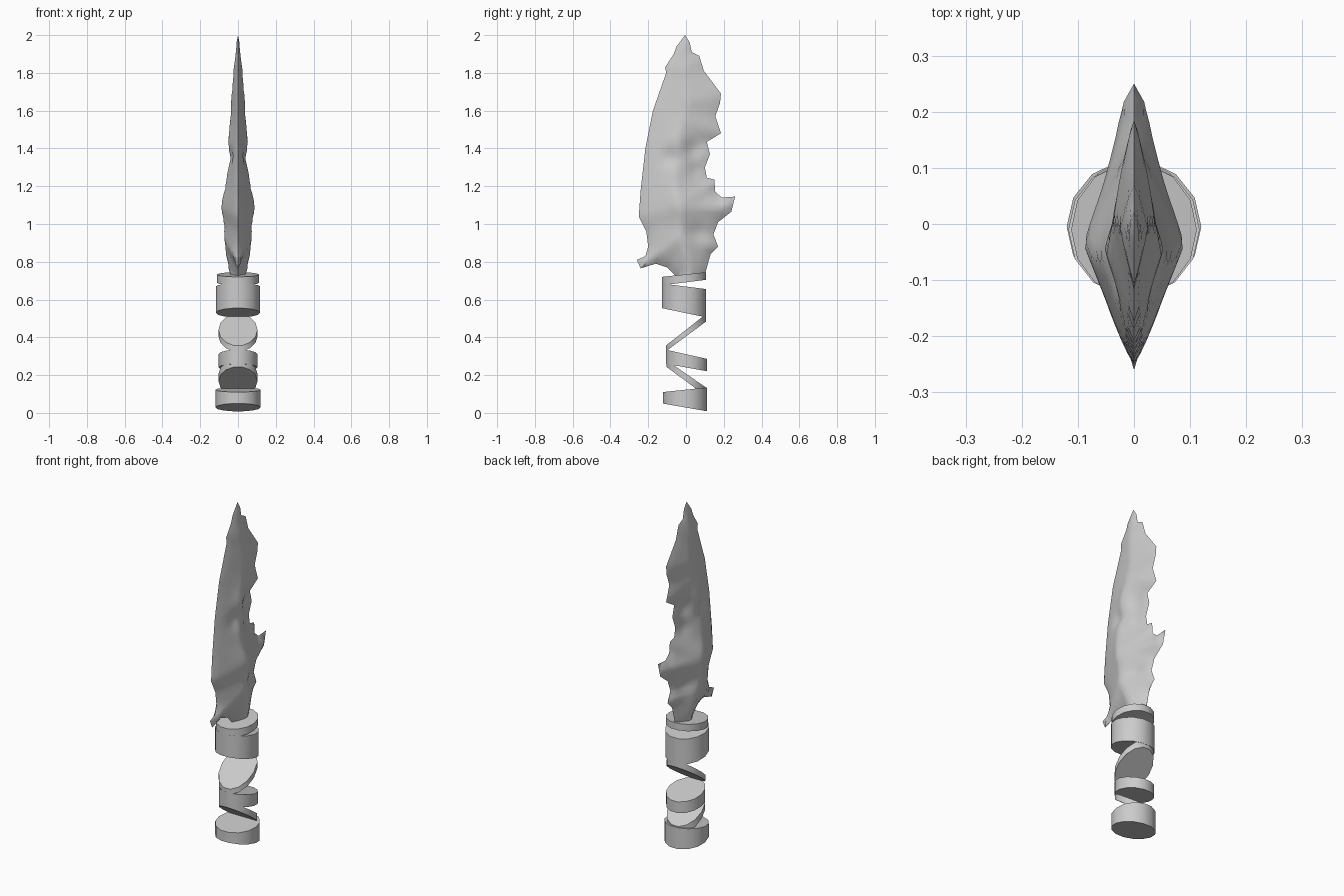
import bpy
import bmesh
import math
from mathutils import Vector
from mathutils.geometry import delaunay_2d_cdt, intersect_point_line

default_cube = bpy.data.objects.get("Cube")
if default_cube:
    bpy.data.objects.remove(default_cube)

grey = bpy.data.materials.new("plain grey")
grey.use_nodes = True
GREY_COLOUR = (0.6, 0.6, 0.6, 1)
grey.diffuse_color = GREY_COLOUR
grey.node_tree.nodes["Principled BSDF"].inputs["Base Color"].default_value = GREY_COLOUR


def finish(bm, name, angle):
    """Turn a bmesh into a named, shaded object."""
    bmesh.ops.recalc_face_normals(bm, faces=bm.faces)
    mesh = bpy.data.meshes.new(name)
    bm.to_mesh(mesh)
    bm.free()
    mesh.materials.append(grey)
    obj = bpy.data.objects.new(name, mesh)
    bpy.context.collection.objects.link(obj)
    bpy.ops.object.select_all(action="DESELECT")
    obj.select_set(True)
    bpy.context.view_layer.objects.active = obj
    bpy.ops.object.shade_smooth_by_angle(angle=math.radians(angle))
    return obj


def slanted_slab(name, front, back, radius_x, radius_y, centre_y=0, sides=14):
    """Elliptical disc whose (bottom, top) heights differ at front and back."""
    bm = bmesh.new()
    rings = []
    for level in range(2):
        ring = []
        for i in range(sides):
            angle = math.tau * i / sides
            t = (1 + math.sin(angle)) / 2
            z = front[level] * (1 - t) + back[level] * t
            ring.append(bm.verts.new((radius_x * math.cos(angle),
                                      centre_y + radius_y * math.sin(angle), z)))
        rings.append(ring)
    low, high = rings
    bm.faces.new(low[::-1])
    bm.faces.new(high)
    for i in range(sides):
        j = (i + 1) % sides
        bm.faces.new((low[i], low[j], high[j], high[i]))
    return finish(bm, name, 35)


# Handle: wrapped bands joined by slanted discs
slanted_slab("top_collar", (.675, .72), (.705, .745), .112, .12, -.01)
slanted_slab("upper_grip", (.555, .685), (.505, .655), .117, .12, -.01)
slanted_slab("upper_slanted_disc", (.325, .355), (.485, .525), .103, .108)
slanted_slab("middle_grip", (.26, .335), (.22, .285), .103, .112, .003)
slanted_slab("lower_slanted_disc", (.245, .28), (.09, .135), .103, .105)
slanted_slab("pommel", (.05, .11), (.008, .135), .12, .12, -.005)

# Blade outline as (y, z), from the base up the front edge and down the back
OUTLINE = [Vector(p) for p in (
    (-.05, .72), (-.1, .77), (-.16, .79), (-.24, .765), (-.26, .81), (-.215, .83),
    (-.2, .88), (-.21, .96), (-.25, 1.04), (-.24, 1.18), (-.215, 1.4),
    (-.175, 1.6), (-.105, 1.8), (-.11, 1.83), (-.065, 1.9), (-.05, 1.94),
    (-.005, 2), (.02, 1.96), (.03, 1.91), (.07, 1.89), (.095, 1.81),
    (.185, 1.69), (.18, 1.64), (.155, 1.57), (.185, 1.48), (.11, 1.435),
    (.127, 1.37), (.1, 1.3), (.11, 1.245), (.15, 1.235), (.155, 1.17),
    (.19, 1.14), (.26, 1.145), (.24, 1.065), (.17, 1.01), (.145, .945),
    (.17, .88), (.13, .84), (.105, .75), (.09, .72))]

# Dents and lumps in the blade sides: (y, z, depth, radius)
DENTS = ((-.08, 1.35, .018, .045), (.04, 1.39, .02, .05),
         (.05, 1.28, .012, .04), (-.03, 1.45, -.008, .06),
         (-.02, 1.12, -.008, .08), (.06, .95, .012, .05))


def edge_distance(point):
    """Distance to the cutting edge, leaving out the hidden base."""
    best = 1
    for a, b in zip(OUTLINE, OUTLINE[1:]):
        nearest, t = intersect_point_line(point, a, b)
        nearest = a if t < 0 else b if t > 1 else nearest
        best = min(best, (point - nearest.to_2d()).length)
    return best


def half_thickness(point):
    d = edge_distance(point)
    if d < .001:
        return 0
    z = point.y
    taper = .16 + .13 * min(1, max(0, (1.6 - z) / .5))
    taper += .1 * max(0, 1 - (z - .72) / .25)
    h = taper * d ** .8
    for y, dent_z, depth, radius in DENTS:
        gap = (point - Vector((y, dent_z))).length / radius
        h -= depth * math.exp(-gap * gap)
    return max(h, .006)


# Blade: outline filled with a grid, then puffed out on both sides
points = []
for a, b in zip(OUTLINE, OUTLINE[1:] + OUTLINE[:1]):
    steps = max(1, round((b - a).length / .035))
    points += [a.lerp(b, i / steps) for i in range(steps)]
rim = [(i, (i + 1) % len(points)) for i in range(len(points))]
STEP = .025
for row in range(52):
    for column in range(22):
        shift = STEP / 2 * (row % 2)
        p = Vector((-.27 + column * STEP + shift, .735 + row * STEP))
        if edge_distance(p) > .012:
            points.append(p)
flat, _, triangles, *_ = delaunay_2d_cdt(points, rim, [], 1, 1e-5)

bm = bmesh.new()
depths = [half_thickness(p) for p in flat]
for side in (1, -1):
    verts = [bm.verts.new((side * h, p.x, p.y)) for p, h in zip(flat, depths)]
    for tri in triangles:
        bm.faces.new([verts[i] for i in tri])
loose = [v for v in bm.verts if not v.link_faces]
bmesh.ops.delete(bm, geom=loose, context="VERTS")
bmesh.ops.remove_doubles(bm, verts=bm.verts, dist=.0005)
finish(bm, "blade", 40)
